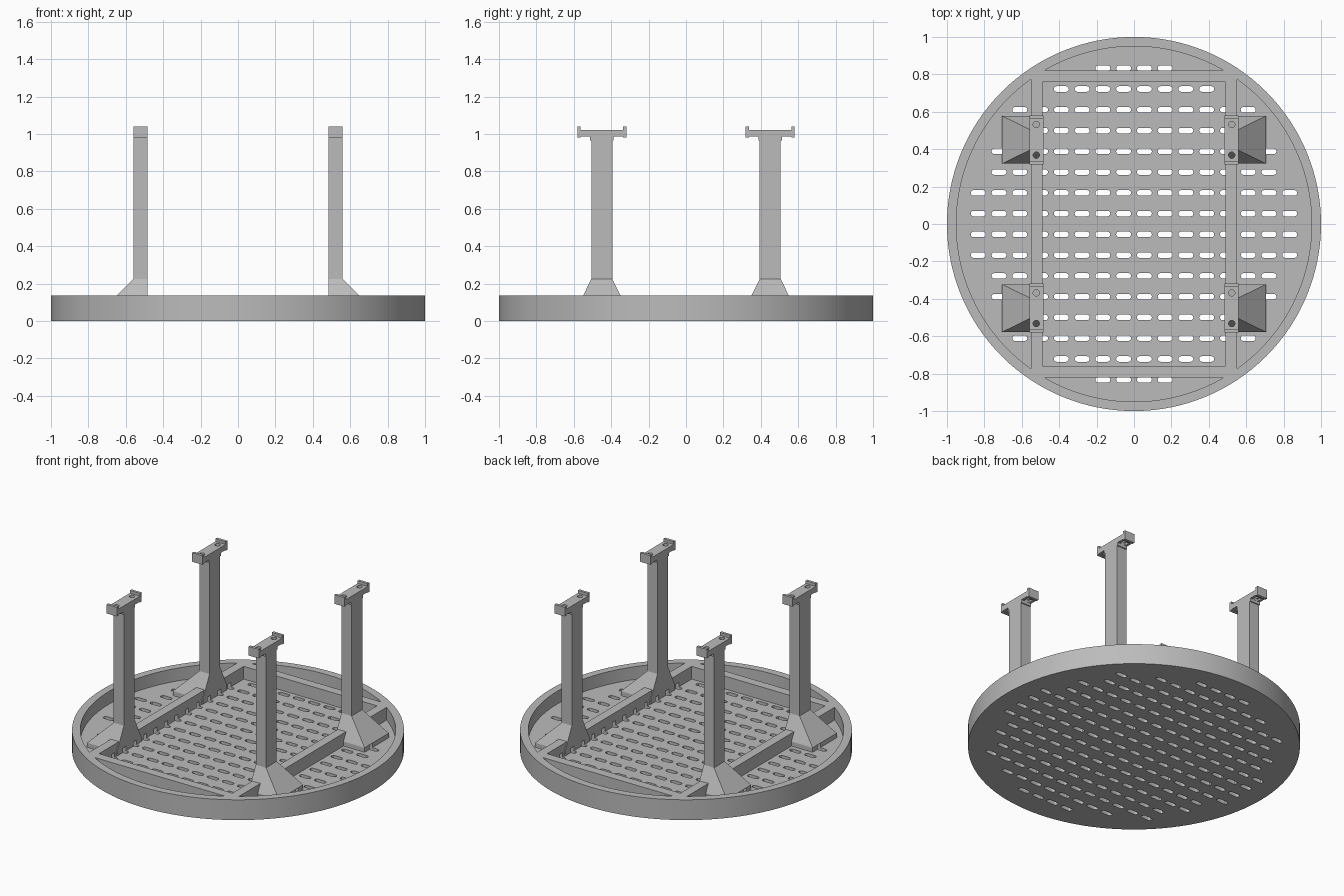
import bpy, bmesh, math
from mathutils import Vector

if "Cube" in bpy.data.objects:
    bpy.data.objects.remove(bpy.data.objects["Cube"], do_unlink=True)

grey = bpy.data.materials.new("plain grey")
grey.use_nodes = True
color = (0.5, 0.5, 0.5, 1)
grey.diffuse_color = color
grey.node_tree.nodes["Principled BSDF"].inputs["Base Color"].default_value = color

FLOOR, RIM, SLOT_TOP = 0.05, 0.135, 0.08
INNER = 0.95
PITCH = 0.111


def finish(name, bm):
    bmesh.ops.recalc_face_normals(bm, faces=bm.faces)
    mesh = bpy.data.meshes.new(name)
    bm.to_mesh(mesh)
    bm.free()
    mesh.materials.append(grey)
    obj = bpy.data.objects.new(name, mesh)
    bpy.context.collection.objects.link(obj)
    return obj


def loft(bm, sections):
    """Skin a closed solid through outlines with equal point counts."""
    rings = [[bm.verts.new(p) for p in s] for s in sections]
    n = len(rings[0])
    for a, b in zip(rings, rings[1:]):
        for i in range(n):
            j = (i + 1) % n
            bm.faces.new((a[i], a[j], b[j], b[i]))
    bm.faces.new(rings[0][::-1])
    bm.faces.new(rings[-1])


def prism(bm, outline, z0, z1):
    loft(bm, [[(x, y, z) for x, y in outline] for z in (z0, z1)])


def rect(x0, x1, y0, y1):
    return [(x0, y0), (x1, y0), (x1, y1), (x0, y1)]


def arc(cx, cy, r, a0, a1, n):
    return [(cx + r * math.cos(a0 + (a1 - a0) * i / n),
             cy + r * math.sin(a0 + (a1 - a0) * i / n)) for i in range(n + 1)]


def cut(obj, cutter):
    mod = obj.modifiers.new("cut", "BOOLEAN")
    mod.operation, mod.solver, mod.object = "DIFFERENCE", "EXACT", cutter
    select(obj)
    bpy.ops.object.modifier_apply(modifier=mod.name)


def select(obj):
    bpy.ops.object.select_all(action="DESELECT")
    obj.select_set(True)
    bpy.context.view_layer.objects.active = obj


# Drain slot cutter: a grid of rounded slots kept inside a circle
bm = bmesh.new()
for col in range(-8, 8):
    for row in range(-8, 8):
        x, y = (col + 0.5) * PITCH, (row + 0.5) * PITCH
        if math.hypot(x, y) < 0.87:
            right = arc(x + 0.025, y, 0.015, -math.pi / 2, math.pi / 2, 6)
            left = arc(x - 0.025, y, 0.015, math.pi / 2, 3 * math.pi / 2, 6)
            prism(bm, right + left, -0.1, SLOT_TOP)
slots = finish("slot_cutter", bm)
slots.hide_render = True

# Pocket cutter: the middle bay and four rounded side bays between ribs
bm = bmesh.new()
prism(bm, rect(-0.49, 0.49, -0.76, 0.76), FLOOR, 0.3)
for quarter in range(4):
    offset = 0.55 if quarter % 2 == 0 else 0.82
    half = math.acos(offset / INNER)
    mid = quarter * math.pi / 2
    prism(bm, arc(0, 0, INNER, mid - half, mid + half, 48), FLOOR, 0.3)
pockets = finish("pocket_cutter", bm)
pockets.hide_render = True

# Round tray with rim and ribs
bm = bmesh.new()
prism(bm, arc(0, 0, 1, 0, 2 * math.pi, 128)[:-1], 0, RIM)
tray = finish("round_tray", bm)
cut(tray, pockets)
cut(tray, slots)
select(tray)
bpy.ops.object.shade_smooth_by_angle(angle=math.radians(30))

# Four legs, each with a flared foot and a lipped bracket
LEG_Y, HALF = 0.45, 0.056
X0, X1 = 0.485, 0.56
for sx, side in ((1, "left"), (-1, "right")):
    for sy, end in ((-1, "front"), (1, "back")):
        cy = sy * LEG_Y

        def box(bm, x0, x1, y0, y1, z0, z1):
            prism(bm, rect(sx * x0, sx * x1, cy + y0, cy + y1), z0, z1)

        # Foot and column
        levels = [(0.045, 0.705, 0.1275), (0.08, 0.705, 0.1275),
                  (0.225, X1, HALF), (0.99, X1, HALF)]
        bm = bmesh.new()
        loft(bm, [[(x, y, z) for x, y in rect(sx * X0, sx * x1, cy - h, cy + h)]
                  for z, x1, h in levels])
        leg = finish(f"{end}_{side}_leg", bm)
        cut(leg, slots)

        # Bracket: one H-shaped side profile swept across the leg width
        half_side = [(0.063, 0.966), (0.063, 0.985), (0.113, 0.985), (0.113, 0.98),
                     (0.131, 0.98), (0.131, 1.04), (0.113, 1.04), (0.113, 1.022)]
        profile = half_side + [(-y, z) for y, z in reversed(half_side)]
        bm = bmesh.new()
        loft(bm, [[(sx * x, cy + y, z) for y, z in profile] for x in (X0, X1)])
        bracket = finish(f"{end}_{side}_bracket", bm)

        # Screw holes with square recesses beneath
        cx = sx * (X0 + X1) / 2
        for tool in ("hole", "recess"):
            bm = bmesh.new()
            for dy in (-0.082, 0.082):
                if tool == "hole":
                    prism(bm, arc(cx, cy + dy, 0.017, 0, 2 * math.pi, 20)[:-1], 0.9, 1.1)
                else:
                    box(bm, X0 + 0.017, X1 - 0.017, dy - 0.018, dy + 0.018, 0.95, 1.0)
            cutter = finish(tool + "_cutter", bm)
            cut(bracket, cutter)
            bpy.data.objects.remove(cutter, do_unlink=True)

for helper in (slots, pockets):
    bpy.data.objects.remove(helper, do_unlink=True)
